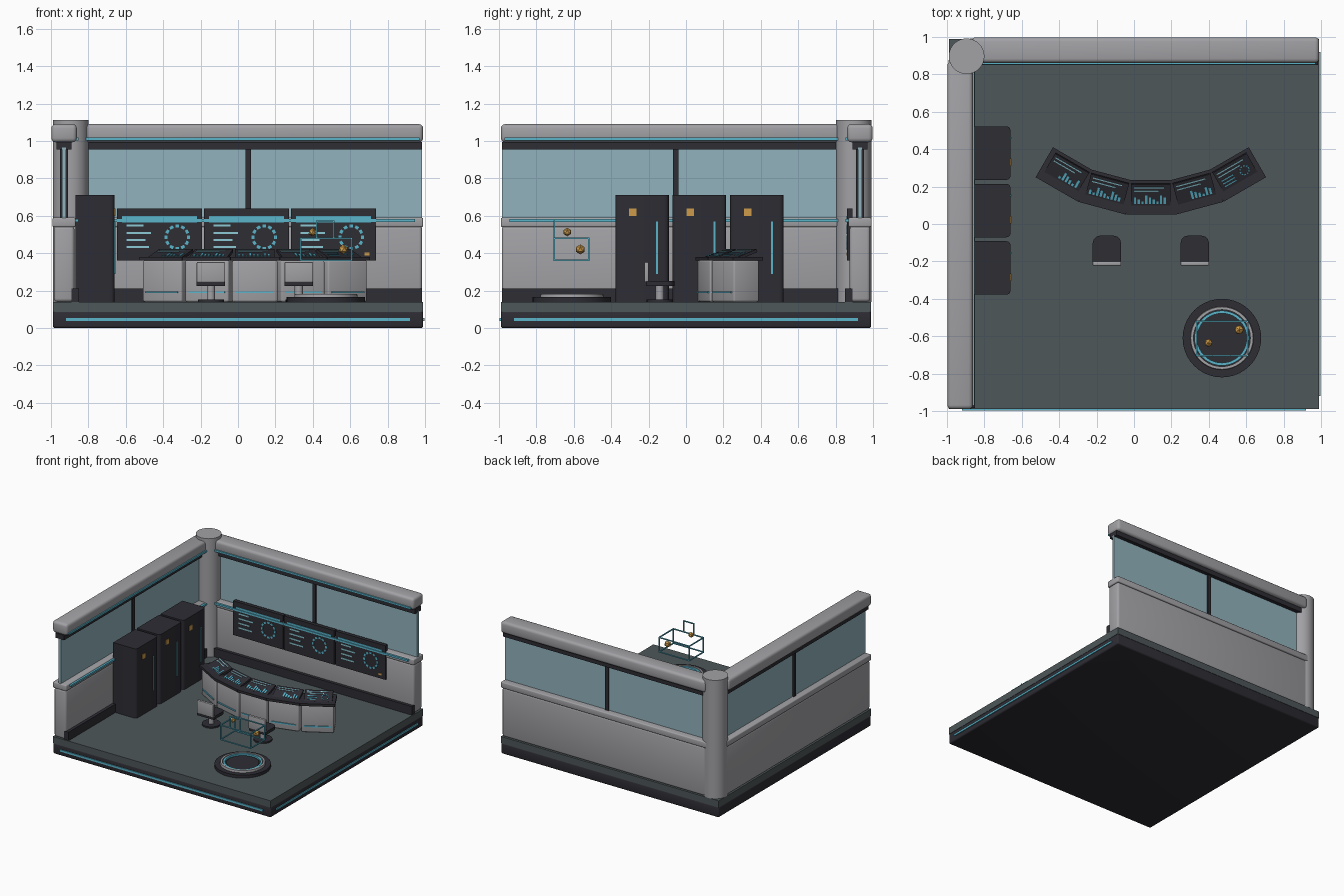
import bpy, bmesh
from math import radians, sin, cos, pi
from mathutils import Matrix, Vector

cube = bpy.data.objects.get("Cube")
if cube:
    bpy.data.objects.remove(cube, do_unlink=True)


def material(name, r, g, b):
    m = bpy.data.materials.new(name)
    m.use_nodes = True
    m.diffuse_color = (r, g, b, 1)
    m.node_tree.nodes["Principled BSDF"].inputs["Base Color"].default_value = (r, g, b, 1)
    return m


GREY = material("wall grey", 0.36, 0.36, 0.38)
DARK = material("charcoal", 0.026, 0.026, 0.034)
FLOOR = material("floor slate", 0.075, 0.095, 0.1)
GLASS = material("window blue", 0.29, 0.45, 0.51)
CYAN = material("light cyan", 0.10, 0.46, 0.60)
PALE = material("pale cyan", 0.27, 0.60, 0.68)
AMBER = material("amber", 0.62, 0.33, 0.07)


def finish(bm, name, mat, smooth=False):
    bmesh.ops.recalc_face_normals(bm, faces=bm.faces)
    me = bpy.data.meshes.new(name)
    bm.to_mesh(me)
    bm.free()
    me.materials.append(mat)
    ob = bpy.data.objects.new(name, me)
    bpy.context.collection.objects.link(ob)
    if smooth:
        bpy.ops.object.select_all(action='DESELECT')
        ob.select_set(True)
        bpy.context.view_layer.objects.active = ob
        bpy.ops.object.shade_smooth_by_angle(angle=radians(35))
    return ob


def box(name, mat, x, y, z, bevel=0, pick=None, place=None):
    """Box from (low, high) ranges; pick chooses the edges to round."""
    bm = bmesh.new()
    bmesh.ops.create_cube(bm, size=1)
    for v in bm.verts:
        v.co = [(lo + hi) / 2 + c * (hi - lo) for c, (lo, hi) in zip(v.co, (x, y, z))]
    if bevel:
        edges = [e for e in bm.edges if pick is None or pick(e)]
        bmesh.ops.bevel(bm, geom=edges, offset=bevel, segments=3, profile=0.5, affect='EDGES')
    if place:
        bm.transform(place)
    return finish(bm, name, mat, bool(bevel))


def lathe(name, mat, centre, profile, sides=32, closed=False):
    """Turn a (radius, height) profile around a vertical axis."""
    bm = bmesh.new()
    vs = [bm.verts.new((r, 0, z)) for r, z in profile]
    pairs = list(zip(vs, vs[1:])) + ([(vs[-1], vs[0])] if closed else [])
    edges = [bm.edges.new(p) for p in pairs]
    bmesh.ops.spin(bm, geom=vs + edges, axis=(0, 0, 1), cent=(0, 0, 0),
                   angle=2 * pi, steps=sides, use_merge=True)
    bmesh.ops.remove_doubles(bm, verts=bm.verts, dist=0.0001)
    bm.transform(Matrix.Translation((*centre, 0)))
    return finish(bm, name, mat, True)


def disc(name, mat, centre, radius, low, high, sides=32):
    return lathe(name, mat, centre, [(0, low), (radius, low), (radius, high), (0, high)], sides)


def plates(name, mat, rects, place):
    """Thin painted marks (u, v, width, height, turn) on a local plane."""
    bm = bmesh.new()
    for u, v, w, h, turn in rects:
        m = Matrix.Translation((u, v, 0)) @ Matrix.Rotation(turn, 4, 'Z') @ Matrix.Diagonal((w, h, 0.004, 1))
        bmesh.ops.create_cube(bm, size=1, matrix=place @ m)
    return finish(bm, name, mat)


def dial(u, v, radius, count, w, h):
    turns = [2 * pi * i / count for i in range(count)]
    return [(u + radius * cos(t), v + radius * sin(t), w, h, t) for t in turns]


def frame(name, mat, corners, links, t=0.004):
    """Wire frame made of square bars along the axes."""
    bm = bmesh.new()
    for a, b in links:
        p, q = Vector(corners[a]), Vector(corners[b])
        size = [abs(d) + 2 * t for d in q - p]
        bmesh.ops.create_cube(bm, size=1, matrix=Matrix.Translation((p + q) / 2) @ Matrix.Diagonal((*size, 1)))
    return finish(bm, name, mat)


# Base and floor
box("base_slab", DARK, (-0.99, 0.99), (-0.99, 0.99), (0, 0.09), 0.012)
box("floor", FLOOR, (-0.99, 0.99), (-0.99, 0.99), (0.085, 0.14))
box("base_light_front", CYAN, (-0.92, 0.92), (-0.997, -0.98), (0.037, 0.053))
box("base_light_left", CYAN, (0.98, 0.997), (-0.92, 0.92), (0.037, 0.053))

# Two walls: the second is the first reflected across the corner
swap = Matrix(((0, -1, 0, 0), (-1, 0, 0, 0), (0, 0, 1, 0), (0, 0, 0, 1)))
for side, place in (("back", Matrix()), ("right", swap)):
    def part(name, mat, x, y, z, bevel=0):
        box(side + "_wall_" + name, mat, x, y, z, bevel, place=place)
    part("panel", GREY, (-0.88, 0.985), (0.875, 0.985), (0.14, 0.545), 0.018)
    part("baseboard", DARK, (-0.86, 0.985), (0.85, 0.89), (0.14, 0.21))
    part("sill", GREY, (-0.88, 0.99), (0.868, 0.992), (0.54, 0.59), 0.008)
    part("sill_light", CYAN, (-0.87, 0.945), (0.852, 0.87), (0.567, 0.582))
    part("window", GLASS, (-0.88, 0.985), (0.92, 0.94), (0.585, 0.965))
    part("mullion", DARK, (0.04, 0.07), (0.908, 0.952), (0.585, 0.965))
    part("top_rail", DARK, (-0.88, 0.985), (0.89, 0.97), (0.955, 0.995))
    part("beam", GREY, (-0.87, 0.99), (0.862, 0.998), (0.993, 1.09), 0.022)
    part("beam_light", CYAN, (-0.82, 0.97), (0.852, 0.87), (1.003, 1.018))
disc("corner_column", GREY, (-0.895, 0.897), 0.095, 0.14, 1.113, 40)

# Three wall screens
for i in range(3):
    x = -0.42 + 0.465 * i
    n = "wall_screen_%d" % (i + 1)
    box(n, DARK, (x - 0.227, x + 0.227), (0.86, 0.89), (0.36, 0.64))
    face = Matrix.Translation((x, 0.859, 0.5)) @ Matrix.Rotation(pi / 2, 4, 'X')
    plates(n + "_title", CYAN, [(0, 0.082, 0.4, 0.034, 0)], face)
    widths = (0.09, 0.13, 0.1, 0.12)
    plates(n + "_text", PALE, [(w / 2 - 0.175, 0.047 - 0.038 * k, w, 0.011, 0)
                               for k, w in enumerate(widths)], face)
    plates(n + "_dial", CYAN, dial(0.095, -0.015, 0.06, 12, 0.016, 0.02), face)
    if i == 2:
        plates(n + "_lamp", AMBER, [(0.18, -0.105, 0.025, 0.015, 0)], face)

# Three cabinets along the right wall
for i in range(3):
    y = -0.235 + 0.307 * i
    n = "cabinet_%d" % (i + 1)
    box(n, DARK, (-0.87, -0.66), (y - 0.143, y + 0.143), (0.14, 0.71), 0.022,
        lambda e: all(v.co.x > -0.7 for v in e.verts) and abs(e.verts[0].co.z - e.verts[1].co.z) > 0.1)
    box(n + "_light", CYAN, (-0.662, -0.654), (y + 0.075, y + 0.086), (0.29, 0.57))
    box(n + "_label", AMBER, (-0.662, -0.656), (y - 0.07, y - 0.03), (0.6, 0.638))

# Curved console of five segments
for i in range(5):
    a = radians(15 * (i - 2))
    spot = (Matrix.Translation((0.09, 1.055, 0)) @ Matrix.Rotation(a, 4, 'Z')
            @ Matrix.Translation((0, -0.91, 0)))
    n = "console_%d" % (i + 1)
    box(n + "_body", GREY, (-0.121, 0.121), (-0.083, 0.075), (0.14, 0.362), 0.01, place=spot)
    box(n + "_top", DARK, (-0.131, 0.131), (-0.095, 0.09), (0.36, 0.38), place=spot)
    box(n + "_light", CYAN, (-0.1, 0.1), (-0.09, -0.08), (0.186, 0.196), place=spot)
    tilt = spot @ Matrix.Translation((0, 0.012, 0.395)) @ Matrix.Rotation(radians(20), 4, 'X')
    box(n + "_screen", DARK, (-0.105, 0.105), (-0.06, 0.06), (-0.01, 0.006), place=tilt)
    face = tilt @ Matrix.Translation((0, 0, 0.007))
    plates(n + "_text", PALE, [(-0.01 - 0.015 * k, 0.042 - 0.02 * k, 0.16 - 0.03 * k, 0.006, 0)
                               for k in range(2)], face)
    if i == 4:
        plates(n + "_dial", CYAN, dial(0.05, -0.015, 0.025, 10, 0.007, 0.009), face)
        plates(n + "_rows", CYAN, [(-0.05, -0.005 - 0.018 * k, 0.07, 0.006, 0) for k in range(3)], face)
    else:
        heights = [0.014 + 0.011 * ((3 * k + i) % 4) for k in range(9 if i in (1, 2) else 6)]
        start = -0.085 if i in (1, 2) else -0.02
        plates(n + "_bars", CYAN, [(start + 0.02 * k, h / 2 - 0.05, 0.012, h, 0)
                                   for k, h in enumerate(heights)], face)

# Two swivel chairs
for i, x in enumerate((-0.145, 0.325)):
    n = "chair_%d" % (i + 1)
    disc(n + "_foot", DARK, (x, -0.14), 0.07, 0.14, 0.152, 24)
    disc(n + "_post", GREY, (x, -0.14), 0.022, 0.15, 0.228, 16)
    box(n + "_seat", DARK, (x - 0.076, x + 0.076), (-0.215, -0.062), (0.225, 0.25), 0.04,
        lambda e: all(v.co.y > -0.1 for v in e.verts) and abs(e.verts[0].co.z - e.verts[1].co.z) > 0.01)
    box(n + "_back", GREY, (x - 0.076, x + 0.076), (-0.222, -0.2), (0.245, 0.352), 0.005)

# Projector platform
spot = (0.47, -0.61)
disc("projector_base", DARK, spot, 0.21, 0.14, 0.165, 40)
lathe("projector_rim", GREY, spot, [(0.152, 0.16), (0.17, 0.16), (0.167, 0.183), (0.152, 0.183)], 40, True)
lathe("projector_glow", CYAN, spot, [(0.132, 0.16), (0.147, 0.16), (0.147, 0.18), (0.132, 0.18)], 40, True)
disc("projector_lens", DARK, spot, 0.122, 0.16, 0.172, 40)

# Floating wire frames and markers
corners = [(x, y, z) for x in (0.335, 0.608) for y in (-0.705, -0.52) for z in (0.361, 0.479)]
links = [(a, a | bit) for a in range(8) for bit in (1, 2, 4) if not a & bit]
frame("projected_block", CYAN, corners, links)
corners = [(x, -0.705, z) for x in (0.422, 0.513) for z in (0.479, 0.57)]
frame("projected_panel", CYAN, corners, [(0, 1), (1, 3), (3, 2), (2, 0)])
for name, at, r in (("marker_high", (0.398, -0.635, 0.513), 0.023), ("marker_low", (0.562, -0.565, 0.42), 0.027)):
    bm = bmesh.new()
    bmesh.ops.create_icosphere(bm, subdivisions=1, radius=r, matrix=Matrix.Translation(at))
    finish(bm, name, AMBER)
